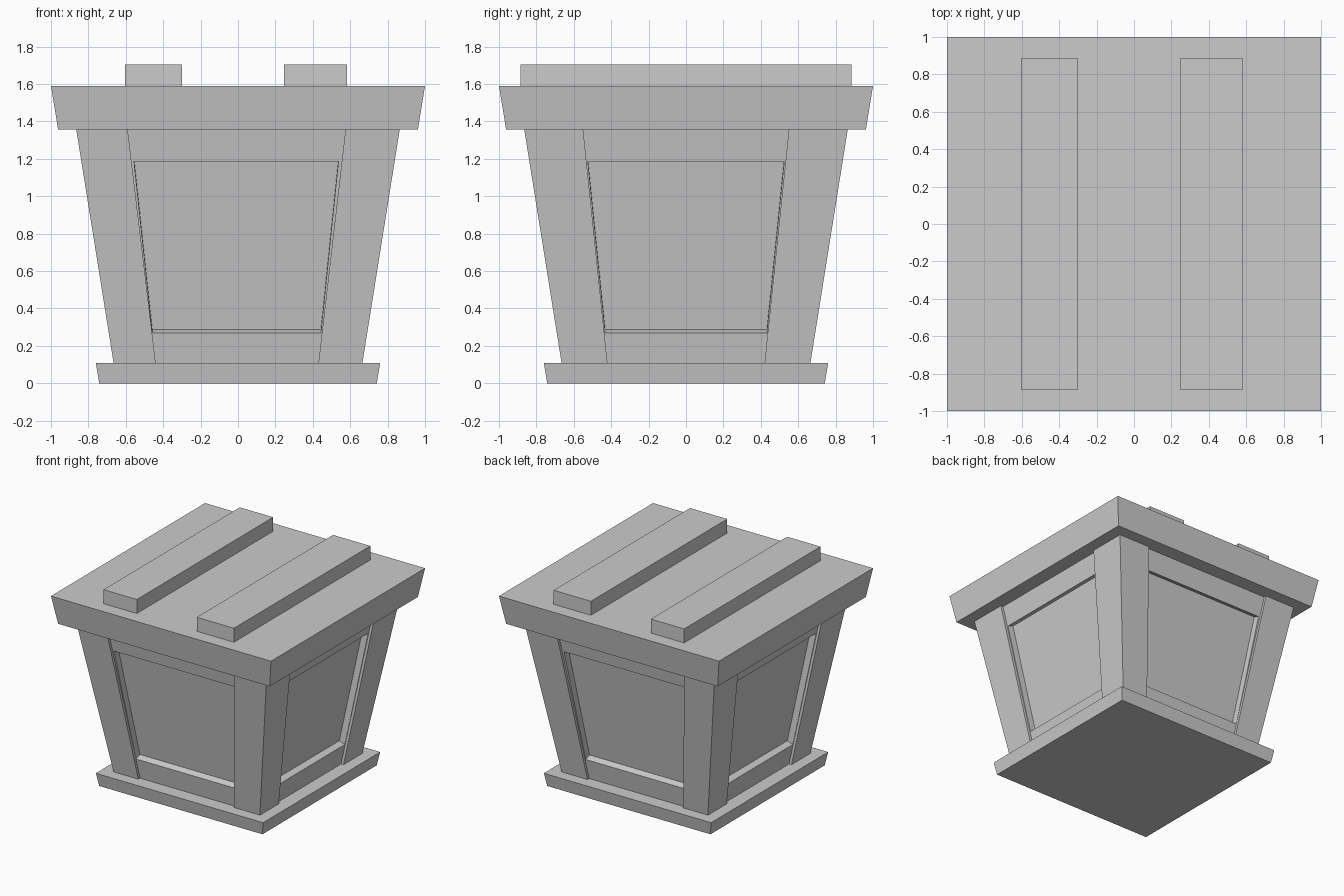
import bpy, bmesh

if "Cube" in bpy.data.objects:
    bpy.data.objects.remove(bpy.data.objects["Cube"])


def finish(name, bm):
    bmesh.ops.recalc_face_normals(bm, faces=bm.faces)
    mesh = bpy.data.meshes.new(name)
    bm.to_mesh(mesh)
    bm.free()
    obj = bpy.data.objects.new(name, mesh)
    bpy.context.collection.objects.link(obj)
    return obj


def tapered_box(name, bottom, top, z0, z1):
    """bottom and top are (x0, x1, y0, y1) rectangles."""
    bm = bmesh.new()
    rings = []
    for (x0, x1, y0, y1), z in ((bottom, z0), (top, z1)):
        rings.append([bm.verts.new((x, y, z)) for x, y in
                      ((x0, y0), (x1, y0), (x1, y1), (x0, y1))])
    a, b = rings
    bm.faces.new(a)
    bm.faces.new(b)
    for i in range(4):
        j = (i + 1) % 4
        bm.faces.new((a[i], a[j], b[j], b[i]))
    return finish(name, bm)


def square(h):
    return (-h, h, -h, h)


Z0, Z1, SLOPE = 0.107, 1.358, 0.16

# Base plate and lid
tapered_box("base_plate", square(0.742), square(0.76), 0, Z0)
tapered_box("lid", square(0.962), square(1.0), Z1, 1.59)

# Lid slats
for name, x0, x1 in (("left", -0.603, -0.30), ("right", 0.245, 0.583)):
    rect = (x0, x1, -0.885, 0.885)
    tapered_box("lid_slat_" + name, rect, rect, 1.59, 1.705)

# Flared corner posts
for xn, sx, in_bot, in_top in (("left", -1, 0.44, 0.59), ("right", 1, 0.43, 0.575)):
    for yn, sy in (("front", -1), ("back", 1)):
        tapered_box(f"post_{yn}_{xn}",
                    (sx * in_bot, sx * 0.665, sy * 0.42, sy * 0.665),
                    (sx * in_top, sx * 0.865, sy * 0.55, sy * 0.865), Z0, Z1)

# Body with a recessed panel on each side
FRAME, DEPTH, RISE = 0.643, 0.05, 0.018
ZP0, ZP1 = 0.27, 1.186
xz_panel = (-0.458, 0.443, 0.537, -0.556)
yz_panel = (-0.432, 0.432, 0.525, -0.525)
sides = ((lambda u, o, z: (u, -o, z), xz_panel),
         (lambda u, o, z: (u, o, z), xz_panel),
         (lambda u, o, z: (o, u, z), yz_panel),
         (lambda u, o, z: (-o, u, z), yz_panel))
bm = bmesh.new()
for place, us in sides:
    def out(z):
        return FRAME + SLOPE * (z - Z0)
    outer = [(s * out(z), out(z), z) for s, z in
             ((-1, Z0), (1, Z0), (1, Z1), (-1, Z1))]
    rim = [(u, out(z), z) for u, z in zip(us, (ZP0, ZP0, ZP1, ZP1))]
    deep = [(u, o - DEPTH, z + RISE) for u, o, z in rim]
    loops = [[bm.verts.new(place(*p)) for p in ring] for ring in (outer, rim, deep)]
    for a, b in zip(loops, loops[1:]):
        for i in range(4):
            j = (i + 1) % 4
            bm.faces.new((a[i], a[j], b[j], b[i]))
    bm.faces.new(loops[2])
bmesh.ops.remove_doubles(bm, verts=bm.verts, dist=0.0001)
bmesh.ops.holes_fill(bm, edges=[e for e in bm.edges if e.is_boundary], sides=4)
finish("panelled_body", bm)
